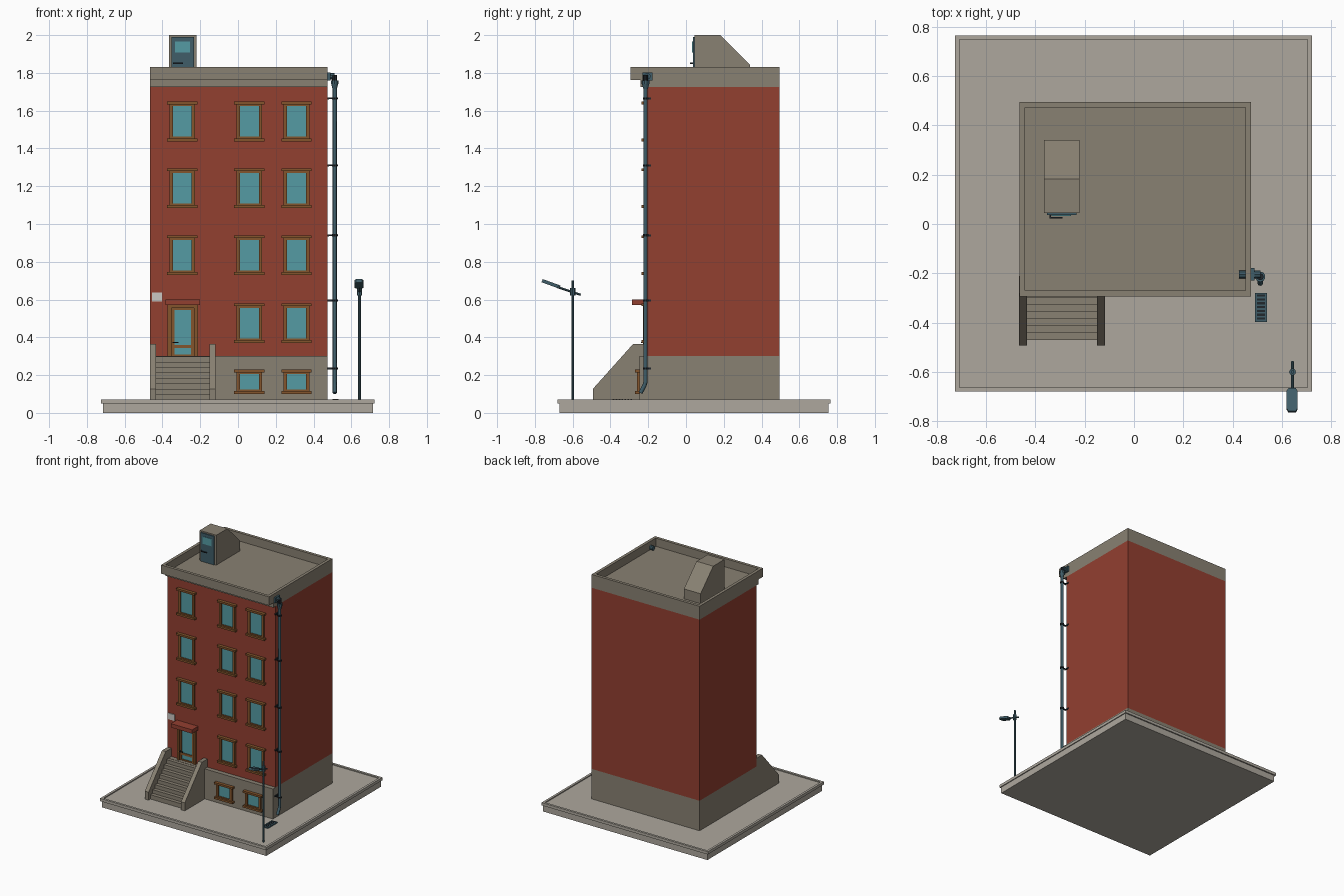
import bpy, bmesh, math
from mathutils import Vector, Matrix

if "Cube" in bpy.data.objects:
    bpy.data.objects.remove(bpy.data.objects["Cube"])


def material(name, rgb):
    m = bpy.data.materials.new(name)
    m.diffuse_color = (*rgb, 1)
    m.use_nodes = True
    m.node_tree.nodes["Principled BSDF"].inputs["Base Color"].default_value = m.diffuse_color
    return m


BRICK = material("brick", (0.29, 0.05, 0.03))
STONE = material("stone", (0.25, 0.22, 0.17))
PAVING = material("paving", (0.42, 0.39, 0.34))
METAL = material("metal", (0.05, 0.11, 0.14))
DARK = material("dark", (0.015, 0.02, 0.025))
GLASS = material("glass", (0.09, 0.33, 0.37))
WOOD = material("wood", (0.23, 0.09, 0.025))
PLATE = material("plate", (0.6, 0.58, 0.55))


def finish(name, bm, mat):
    bmesh.ops.recalc_face_normals(bm, faces=bm.faces)
    me = bpy.data.meshes.new(name)
    bm.to_mesh(me)
    bm.free()
    ob = bpy.data.objects.new(name, me)
    bpy.context.collection.objects.link(ob)
    me.materials.append(mat)
    return ob


def add_box(bm, x0, x1, y0, y1, z0, z1):
    m = Matrix.Translation(((x0 + x1) / 2, (y0 + y1) / 2, (z0 + z1) / 2))
    return bmesh.ops.create_cube(bm, size=1, matrix=m @ Matrix.Diagonal((x1 - x0, y1 - y0, z1 - z0, 1)))


def boxes(name, items, mat):
    bm = bmesh.new()
    for b in items:
        add_box(bm, *b)
    return finish(name, bm, mat)


def tray(name, box, rim, depth, mat):
    """Box whose top is inset and sunk, leaving a raised rim."""
    bm = bmesh.new()
    add_box(bm, *box)
    top = max(bm.faces, key=lambda f: f.calc_center_median().z)
    bmesh.ops.inset_region(bm, faces=[top], thickness=rim)
    inner = bmesh.ops.extrude_face_region(bm, geom=[top])
    verts = [v for v in inner["geom"] if isinstance(v, bmesh.types.BMVert)]
    bmesh.ops.translate(bm, verts=verts, vec=(0, 0, -depth))
    if top.is_valid:
        bmesh.ops.delete(bm, geom=[top], context='FACES_ONLY')
    return finish(name, bm, mat)


def prism(name, pts, x0, x1, mat):
    """Side profile of (y, z) points extruded along x."""
    bm = bmesh.new()
    f = bm.faces.new([bm.verts.new((x0, y, z)) for y, z in pts])
    r = bmesh.ops.extrude_face_region(bm, geom=[f])
    bmesh.ops.translate(bm, vec=(x1 - x0, 0, 0),
                        verts=[v for v in r["geom"] if isinstance(v, bmesh.types.BMVert)])
    return finish(name, bm, mat)


def rod(name, a, b, r0, mat, r1=None, sides=10):
    a, b = Vector(a), Vector(b)
    bm = bmesh.new()
    rot = (b - a).to_track_quat('Z', 'Y').to_matrix().to_4x4()
    bmesh.ops.create_cone(bm, cap_ends=True, segments=sides, radius1=r0,
                          radius2=r0 if r1 is None else r1, depth=(b - a).length,
                          matrix=Matrix.Translation((a + b) / 2) @ rot)
    return finish(name, bm, mat)


FRONT, BACK, L, R = -0.21, 0.495, -0.465, 0.475

# Pavement
boxes("pavement_base", [(-0.715, 0.715, -0.67, 0.755, 0, 0.05)], PAVING)
tray("pavement_top", (-0.725, 0.722, -0.68, 0.765, 0.05, 0.072), 0.025, 0.008, PAVING)

# Building body
boxes("stone_plinth", [(L, R, -0.245, BACK, 0.06, 0.3)], STONE)
boxes("brick_walls", [(L, R, FRONT, BACK, 0.3, 1.725)], BRICK)
boxes("lower_cornice", [(L, R, -0.24, BACK, 1.725, 1.762)], STONE)
tray("parapet_roof", (L, R, -0.293, BACK, 1.762, 1.83), 0.033, 0.065, STONE)


# Windows
def window(name, x, z0, z1, wall):
    boxes(name + "_frame", [
        (x - 0.08, x + 0.08, wall - 0.025, wall, z1 - 0.015, z1),
        (x - 0.08, x + 0.08, wall - 0.025, wall, z0, z0 + 0.015),
        (x - 0.068, x - 0.05, wall - 0.015, wall, z0 + 0.015, z1 - 0.015),
        (x + 0.05, x + 0.068, wall - 0.015, wall, z0 + 0.015, z1 - 0.015),
        (x - 0.05, x + 0.05, wall - 0.01, wall, z0 + 0.015, z0 + 0.024),
        (x - 0.05, x + 0.05, wall - 0.01, wall, z1 - 0.024, z1 - 0.015)], WOOD)
    boxes(name + "_glass", [(x - 0.05, x + 0.05, wall - 0.005, wall, z0 + 0.02, z1 - 0.02)], GLASS)


for row, top in enumerate((0.58, 0.94, 1.295, 1.648)):
    for col, x in enumerate((-0.295, 0.06, 0.31)):
        if row or col:
            window(f"window_{row}_{col}", x, top - 0.21, top, FRONT)
for col, x in enumerate((0.06, 0.31)):
    window(f"cellar_window_{col}", x, 0.1, 0.23, -0.245)

# Entrance door, canopy and plaque
boxes("door_frame", [(-0.372, -0.352, -0.228, FRONT, 0.298, 0.57),
                     (-0.233, -0.213, -0.228, FRONT, 0.298, 0.57),
                     (-0.352, -0.233, -0.228, FRONT, 0.556, 0.57)], WOOD)
boxes("door_leaf", [(-0.352, -0.337, -0.22, FRONT, 0.298, 0.556),
                    (-0.248, -0.233, -0.22, FRONT, 0.298, 0.556),
                    (-0.337, -0.248, -0.22, FRONT, 0.343, 0.36),
                    (-0.337, -0.248, -0.22, FRONT, 0.298, 0.31),
                    (-0.337, -0.248, -0.22, FRONT, 0.546, 0.556)], WOOD)
boxes("door_glass", [(-0.337, -0.248, -0.215, FRONT, 0.3, 0.55)], GLASS)
boxes("door_handle", [(-0.348, -0.342, -0.235, -0.22, 0.37, 0.376),
                      (-0.348, -0.315, -0.238, -0.232, 0.37, 0.376)], DARK)
boxes("door_canopy", [(-0.385, -0.2, -0.285, FRONT, 0.57, 0.6)], BRICK)
boxes("wall_plaque", [(-0.456, -0.402, -0.217, FRONT, 0.59, 0.638)], PLATE)

# Stairs with sloped side walls
N, rise, run = 8, 0.0285, 0.0285
pts = [(-0.22, 0.06), (-0.47, 0.06)]
for i in range(N):
    z = 0.07 + rise * (i + 1)
    pts += [(-0.47 + run * i, z), (-0.47 + run * (i + 1), z)]
pts[-1] = (-0.22, pts[-1][1])
prism("stairs", pts, -0.435, -0.15, STONE)
side = [(-0.22, 0.06), (-0.493, 0.06), (-0.493, 0.127), (-0.28, 0.365), (FRONT, 0.365), (FRONT, 0.06)]
for name, x in (("left", L), ("right", -0.15)):
    prism(f"stair_wall_{name}", side[1:], x - 0.001, x + 0.032, STONE)

# Rooftop stair hut with door
prism("roof_hut", [(0.045, 1.76), (0.045, 2.0), (0.183, 2.0), (0.34, 1.843), (0.34, 1.76)],
      -0.365, -0.22, STONE)
boxes("roof_door", [(-0.352, -0.234, 0.036, 0.05, 1.765, 1.99)], METAL)
boxes("roof_door_window", [(-0.334, -0.255, 0.033, 0.05, 1.908, 1.965)], GLASS)
boxes("roof_door_handle", [(-0.343, -0.337, 0.025, 0.04, 1.847, 1.854),
                           (-0.343, -0.29, 0.022, 0.028, 1.847, 1.854)], DARK)

# Drainpipe
PX, PY = 0.512, -0.214
rod("roof_outlet", (0.425, -0.205, 1.782), (0.512, -0.205, 1.782), 0.017, METAL)
boxes("outlet_flange", [(R, R + 0.014, -0.23, -0.178, 1.76, 1.802)], METAL)
rod("drain_elbow", (PX, PY, 1.79), (PX, PY, 1.755), 0.014, DARK)
rod("drain_hopper_rim", (PX, PY, 1.74), (PX, PY, 1.76), 0.021, METAL)
rod("drain_hopper", (PX, PY, 1.715), (PX, PY, 1.74), 0.012, METAL, 0.019)
cu = bpy.data.curves.new("drainpipe", 'CURVE')
cu.dimensions = '3D'
cu.bevel_depth, cu.bevel_resolution, cu.use_fill_caps = 0.011, 2, True
path = [(PX, PY, 1.72), (PX, PY, 0.165), (PX, PY - 0.006, 0.145), (PX, PY - 0.027, 0.105)]
sp = cu.splines.new('POLY')
sp.points.add(len(path) - 1)
for p, co in zip(sp.points, path):
    p.co = (*co, 1)
cu.materials.append(METAL)
bpy.context.collection.objects.link(bpy.data.objects.new("drainpipe", cu))
for i, z in enumerate((0.235, 0.595, 0.94, 1.31, 1.665)):
    rod(f"pipe_collar_{i}", (PX, PY, z - 0.006), (PX, PY, z + 0.006), 0.0145, DARK)
    boxes(f"pipe_bracket_{i}", [(R, PX + 0.018, PY - 0.004, PY + 0.004, z - 0.004, z + 0.004),
                                (R, R + 0.006, PY - 0.01, PY + 0.03, z - 0.005, z + 0.005)], DARK)

# Street drain grate
boxes("drain_grate", [(0.49, 0.54, -0.398, -0.28, 0.06, 0.072)], METAL)
boxes("grate_slots", [(0.499, 0.531, -0.388 + i * 0.0155, -0.379 + i * 0.0155, 0.065, 0.0735)
                      for i in range(7)], DARK)

# Street lamp
LX, LY = 0.643, -0.6
rod("lamp_pole", (LX, LY, 0.06), (LX, LY, 0.7), 0.007, METAL, sides=8)
rod("lamp_joint", (LX, LY, 0.622), (LX, LY, 0.662), 0.014, METAL, sides=8)
rod("lamp_arm", (LX, -0.558, 0.625), (LX, -0.685, 0.668), 0.006, METAL, sides=8)
bm = bmesh.new()
plan = [(-0.014, 0.05), (-0.023, 0.036), (-0.023, -0.036), (-0.015, -0.05),
        (0.015, -0.05), (0.023, -0.036), (0.023, 0.036), (0.014, 0.05)]
f = bm.faces.new([bm.verts.new((x, y, -0.008)) for x, y in plan])
r = bmesh.ops.extrude_face_region(bm, geom=[f])
bmesh.ops.translate(bm, vec=(0, 0, 0.018),
                    verts=[v for v in r["geom"] if isinstance(v, bmesh.types.BMVert)])
bmesh.ops.transform(bm, verts=bm.verts, matrix=Matrix.Translation((LX - 0.002, -0.715, 0.682))
                    @ Matrix.Rotation(math.radians(-20), 4, 'X'))
finish("lamp_head", bm, METAL)
